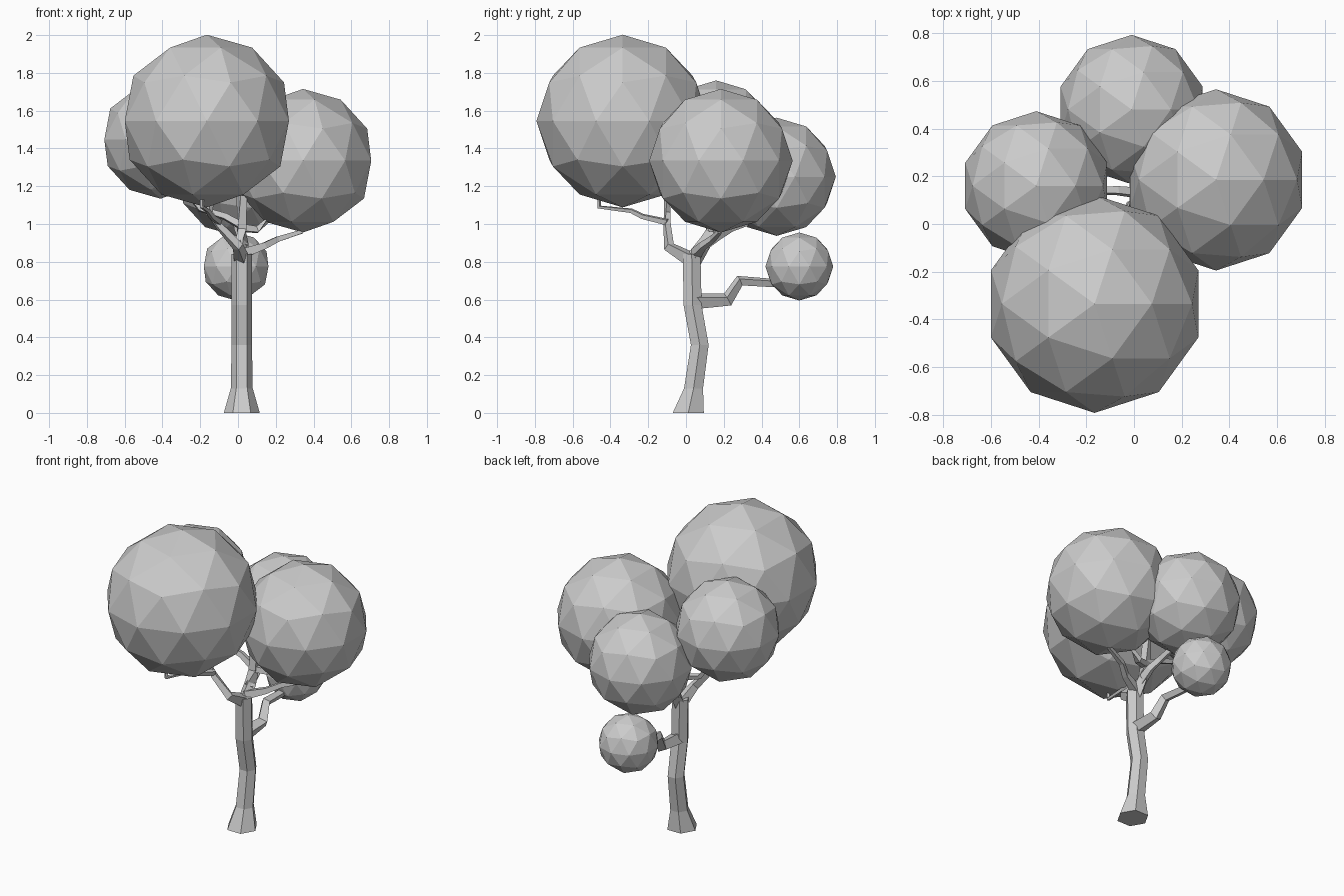
import bpy, bmesh, math
from mathutils import Vector

cube = bpy.data.objects.get("Cube")
if cube:
    bpy.data.objects.remove(cube, do_unlink=True)

grey = bpy.data.materials.new("plain grey")
grey.use_nodes = True
colour = (0.6, 0.6, 0.6, 1)
grey.diffuse_color = colour
grey.node_tree.nodes["Principled BSDF"].inputs["Base Color"].default_value = colour


def finish(name, bm):
    bmesh.ops.recalc_face_normals(bm, faces=bm.faces)
    mesh = bpy.data.meshes.new(name)
    bm.to_mesh(mesh)
    bm.free()
    mesh.materials.append(grey)
    ob = bpy.data.objects.new(name, mesh)
    bpy.context.collection.objects.link(ob)
    return ob


def tube(name, path, sides=4, level=False):
    """Faceted limb through (x, y, z, radius) points; level keeps rings horizontal."""
    bm = bmesh.new()
    pts = [Vector(p[:3]) for p in path]
    rings = []
    for i, p in enumerate(pts):
        ahead = (pts[min(i + 1, len(pts) - 1)] - p).normalized()
        behind = (p - pts[max(i - 1, 0)]).normalized()
        axis = Vector((0, 0, 1)) if level else ahead + behind
        side = axis.cross(Vector((0, 1, 0)) if level else Vector((0.31, 0.25, 0.92)))
        side = -side.normalized() if level else side.normalized()
        up = axis.cross(side).normalized()
        turn = 0 if level else math.pi / sides
        ring = []
        for k in range(sides):
            a = turn + math.tau * k / sides
            ring.append(bm.verts.new(p + (side * math.cos(a) + up * math.sin(a)) * path[i][3]))
        rings.append(ring)
    for a, b in zip(rings, rings[1:]):
        for k in range(sides):
            n = (k + 1) % sides
            bm.faces.new((a[k], a[n], b[n], b[k]))
    bm.faces.new(rings[0])
    bm.faces.new(rings[-1])
    return finish(name, bm)


def crown(name, centre, radius):
    bm = bmesh.new()
    bmesh.ops.create_icosphere(bm, subdivisions=2, radius=radius)
    bmesh.ops.translate(bm, verts=bm.verts, vec=centre)
    return finish(name, bm)


# Foliage
crown("front_foliage", (-0.165, -0.335, 1.545), 0.457)
crown("left_foliage", (0.344, 0.185, 1.335), 0.38)
crown("right_foliage", (-0.41, 0.16, 1.447), 0.313)
crown("back_foliage", (-0.01, 0.48, 1.25), 0.313)
crown("low_foliage", (-0.01, 0.6, 0.775), 0.18)

# Trunk with flared foot
tube("trunk", [(0.02, 0.012, 0, 0.095), (0.02, 0.04, 0.13, 0.058),
               (0.02, 0.073, 0.36, 0.054), (0.02, 0.035, 0.57, 0.055),
               (0.02, 0.03, 0.84, 0.054)], sides=6, level=True)

# Low branch carrying the small foliage ball
tube("low_branch", [(0.02, 0.04, 0.59, 0.046), (0.02, 0.22, 0.6, 0.038),
                    (0, 0.285, 0.7, 0.03), (-0.01, 0.5, 0.685, 0.024)])

# Forward limb and its offshoots
tube("front_limb", [(0.02, 0.03, 0.81, 0.045), (0, -0.09, 0.88, 0.03),
                    (-0.1, -0.1, 0.99, 0.022), (-0.15, -0.1, 1.06, 0.018),
                    (-0.14, -0.1, 1.16, 0.016)])
tube("front_twig", [(-0.1, -0.1, 1.01, 0.02), (-0.14, -0.23, 1.04, 0.016),
                    (-0.16, -0.29, 1.07, 0.014), (-0.19, -0.46, 1.09, 0.012),
                    (-0.19, -0.46, 1.15, 0.01)])

# Upright limb and side limbs
tube("upright_limb", [(0.02, 0.04, 0.81, 0.045), (0.02, 0.1, 0.9, 0.036),
                      (0.02, 0.13, 0.97, 0.032), (0.02, 0.14, 1.15, 0.028)])
tube("left_limb", [(0.02, 0.05, 0.84, 0.036), (0.14, 0.09, 0.885, 0.024),
                   (0.21, 0.14, 0.92, 0.02), (0.34, 0.18, 0.96, 0.014)])
tube("left_twig", [(0.02, 0.13, 0.98, 0.026), (0.1, 0.16, 0.97, 0.024),
                   (0.18, 0.18, 1.04, 0.02), (0.165, 0.18, 1.13, 0.014)])
tube("right_limb", [(0.02, 0.13, 0.99, 0.026), (-0.07, 0.14, 1.04, 0.022),
                    (-0.2, 0.14, 1.08, 0.018), (-0.29, 0.15, 1.2, 0.016)])
tube("back_limb", [(0.02, 0.08, 0.88, 0.032), (0.02, 0.17, 0.94, 0.026),
                   (0, 0.24, 0.98, 0.022), (-0.01, 0.36, 1.02, 0.018)])
